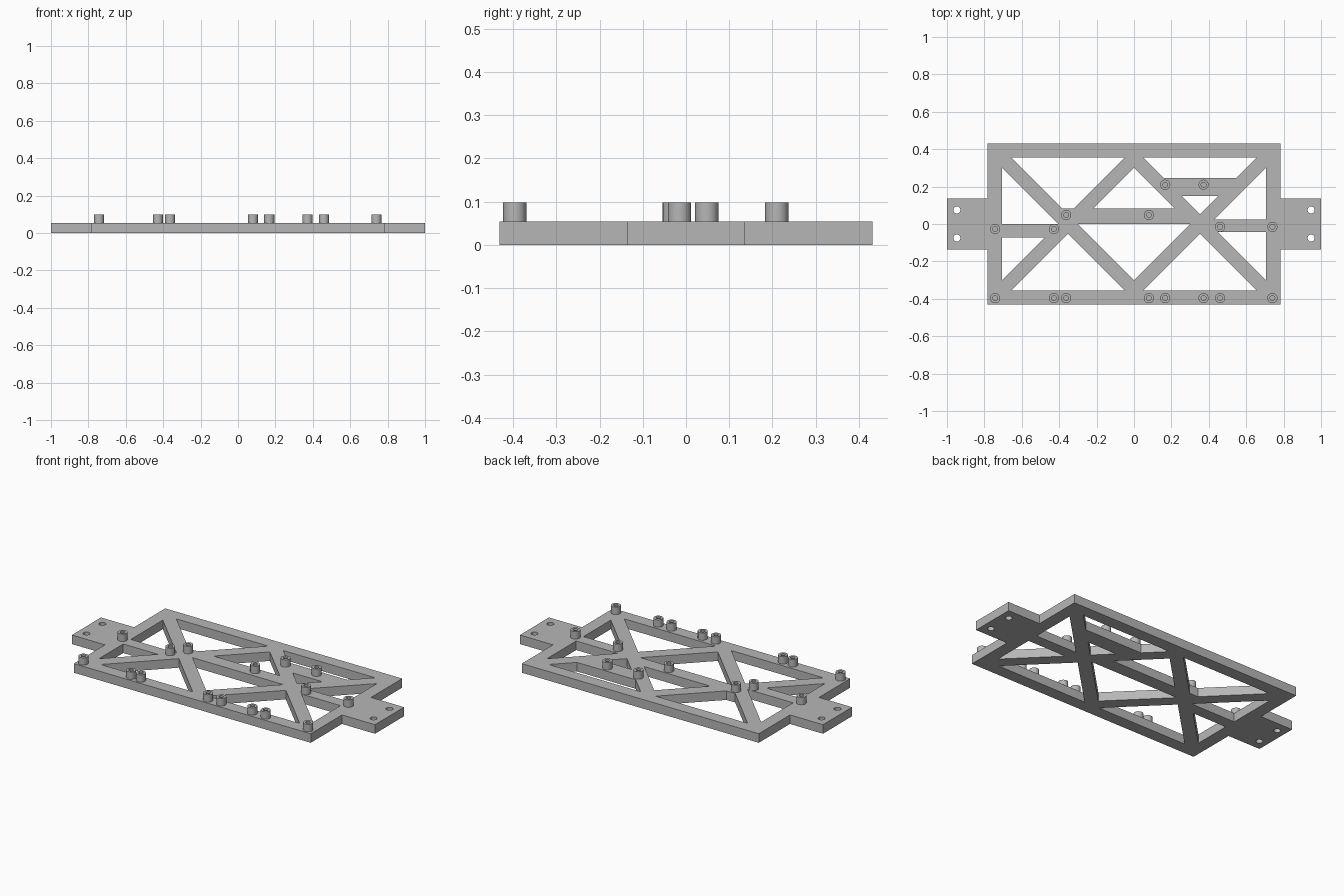
import bpy, bmesh, math
from mathutils import Vector

if "Cube" in bpy.data.objects:
    bpy.data.objects.remove(bpy.data.objects["Cube"], do_unlink=True)

T, TOP = 0.054, 0.098          # plate thickness, standoff top
X, Y = 0.782, 0.431            # outer frame
IX, IY = 0.707, 0.356          # inner frame
C = 0.353                      # centre of each cross brace
D = 0.053                      # brace half width along an axis

grey = bpy.data.materials.new("plain grey")
grey.use_nodes = True
colour = (0.47, 0.47, 0.47, 1)
grey.diffuse_color = colour
grey.node_tree.nodes["Principled BSDF"].inputs["Base Color"].default_value = colour


def make_object(name, bm):
    bmesh.ops.recalc_face_normals(bm, faces=bm.faces)
    mesh = bpy.data.meshes.new(name)
    bm.to_mesh(mesh)
    bm.free()
    mesh.materials.append(grey)
    ob = bpy.data.objects.new(name, mesh)
    bpy.context.collection.objects.link(ob)
    bpy.ops.object.select_all(action='DESELECT')
    ob.select_set(True)
    bpy.context.view_layer.objects.active = ob
    bpy.ops.object.shade_smooth_by_angle(angle=math.radians(30))
    return ob


def add_loop(bm, points):
    verts = [bm.verts.new((x, y, 0)) for x, y in points]
    for a, b in zip(verts, verts[1:] + verts[:1]):
        bm.edges.new((a, b))


def circle(cx, cy, r, n=24):
    return [(cx + r * math.cos(k * math.tau / n), cy + r * math.sin(k * math.tau / n))
            for k in range(n)]


# Outline: frame with a mounting tab at each end
quarter = [(1, 0.137), (X, 0.137), (X, Y)]
half = quarter + [(-x, y) for x, y in reversed(quarter)]
outline = half + [(x, -y) for x, y in reversed(half)]

# Crossbar edges
MID, LEFT, RIGHT_TOP, RIGHT_LOW = 0.082, -0.072, 0.025, -0.044
HIGH_TOP, HIGH_LOW = 0.247, 0.151
SIDE = C + D                   # brace edge beside the cross centre
REACH = IY - D                 # half base of a triangular opening
PEAK = C - D                   # tip of the centre openings

openings = [
    # ends, split by short bars
    [(-IX, IX - SIDE), (-IX, 0), (-SIDE, 0)],
    [(-IX, SIDE - IX), (-IX, LEFT), (LEFT - SIDE, LEFT)],
    [(IX, IX - SIDE), (IX, RIGHT_TOP), (SIDE + RIGHT_TOP, RIGHT_TOP)],
    [(IX, SIDE - IX), (IX, RIGHT_LOW), (SIDE - RIGHT_LOW, RIGHT_LOW)],
    # front triangles
    [(-C - REACH, -IY), (-C, -D), (-C + REACH, -IY)],
    [(C - REACH, -IY), (C, -D), (C + REACH, -IY)],
    # back left
    [(-C - REACH, IY), (-C - MID + D, MID), (-C + MID - D, MID), (-C + REACH, IY)],
    # back right, split by a bar
    [(C - REACH, IY), (C + REACH, IY), (C + HIGH_TOP - D, HIGH_TOP), (C - HIGH_TOP + D, HIGH_TOP)],
    [(C - HIGH_LOW + D, HIGH_LOW), (C + HIGH_LOW - D, HIGH_LOW), (C, D)],
    # centre
    [(0, PEAK), (MID - PEAK, MID), (PEAK - MID, MID)],
    [(0, -PEAK), (-PEAK, 0), (PEAK, 0)],
]
# Screw holes in the tabs
openings += [circle(sx * 0.947, sy * 0.075, 0.019) for sx in (-1, 1) for sy in (-1, 1)]

# Truss plate
bm = bmesh.new()
for loop in [outline] + openings:
    add_loop(bm, loop)
bmesh.ops.triangle_fill(bm, edges=bm.edges[:], use_beauty=True, normal=(0, 0, 1))
extruded = bmesh.ops.extrude_face_region(bm, geom=bm.faces[:], use_keep_orig=True)
top = [g for g in extruded["geom"] if isinstance(g, bmesh.types.BMVert)]
bmesh.ops.translate(bm, verts=top, vec=(0, 0, T))
make_object("truss_plate", bm)

# Hollow standoffs: a front row, and partners on the crossbars
partners = [(-0.743, -0.027), (-0.428, -0.027), (-0.363, 0.048), (0.08, 0.048),
            (0.167, 0.21), (0.372, 0.21), (0.46, -0.015), (0.74, -0.015)]


def standoff(name, x, y):
    inner, outer, base = 0.013, 0.027, T - 0.01
    bm = bmesh.new()
    ring = [bm.verts.new((x + r, y, z)) for r, z in
            ((inner, base), (inner, TOP), (outer, TOP), (outer, base))]
    edges = [bm.edges.new((ring[i], ring[(i + 1) % 4])) for i in range(4)]
    bmesh.ops.spin(bm, geom=ring + edges, cent=(x, y, 0), axis=(0, 0, 1),
                   angle=math.tau, steps=24, use_merge=True)
    bmesh.ops.remove_doubles(bm, verts=bm.verts[:], dist=0.0001)
    make_object(name, bm)


for i, (x, y) in enumerate(partners, 1):
    standoff(f"front_standoff_{i}", x, -0.396)
    standoff(f"crossbar_standoff_{i}", x, y)
